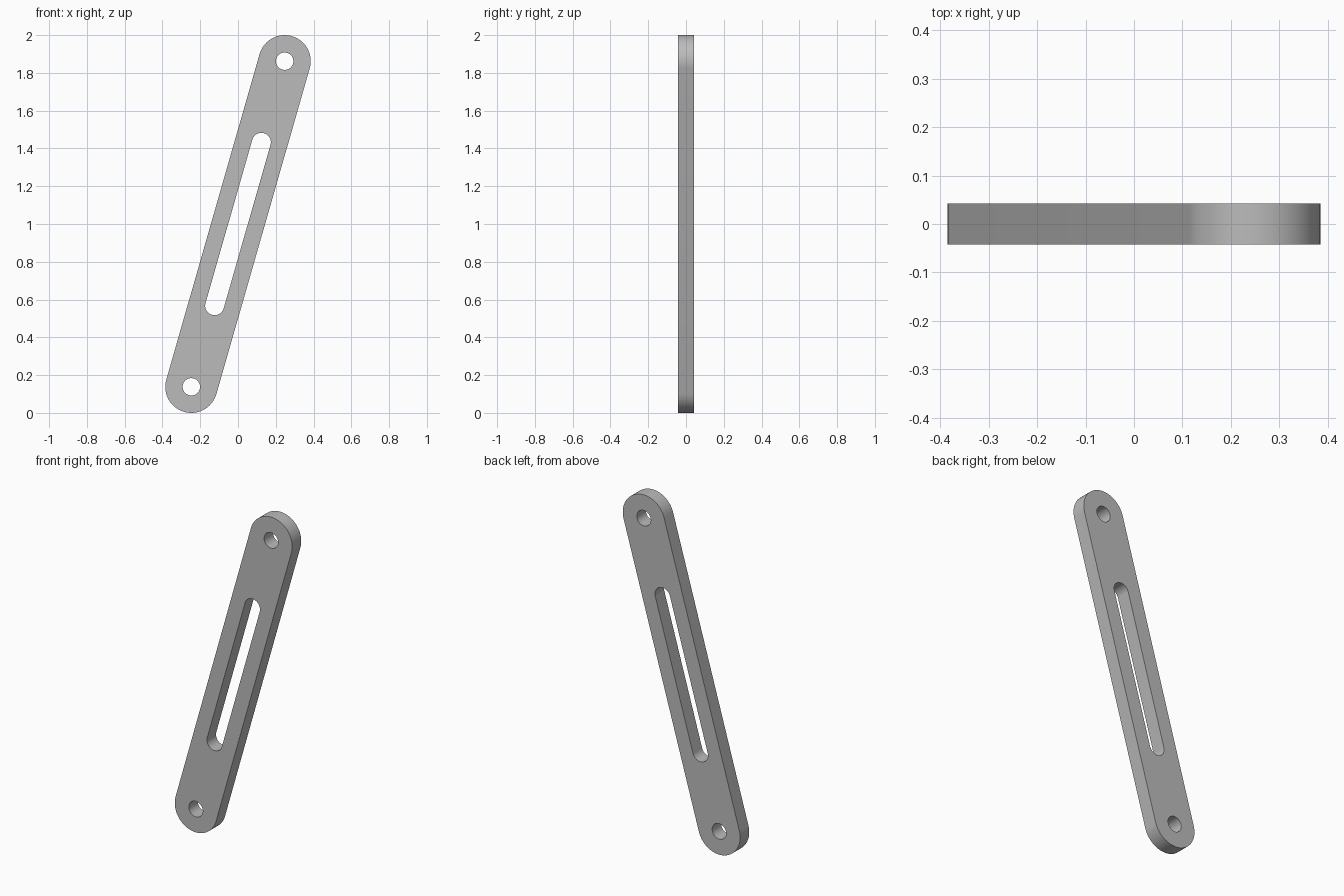
import bpy, bmesh
from math import pi, sin, cos, atan2, hypot
from mathutils import Matrix

if "Cube" in bpy.data.objects:
    bpy.data.objects.remove(bpy.data.objects["Cube"], do_unlink=True)

THICKNESS = 0.085
END_X, END_Z = 0.247, 0.862          # pivot offset from the middle
END_RADIUS, HOLE_RADIUS = 0.138, 0.046
SLOT_HALF, SLOT_RADIUS = 0.45, 0.05
HALF = hypot(END_X, END_Z)
LEAN = atan2(END_X, END_Z)


def arc(cy, radius, start, sweep, steps):
    return [(radius * cos(start + sweep * i / steps),
             cy + radius * sin(start + sweep * i / steps)) for i in range(steps + 1)]


def stadium(half, radius, steps=32):
    return arc(half, radius, 0, pi, steps) + arc(-half, radius, pi, pi, steps)


def circle(cy, radius, steps=48):
    return arc(cy, radius, 0, 2 * pi, steps)[:-1]


# Flat outline with two pivot holes and a long slot, filled and extruded
curve = bpy.data.curves.new("link_profile", "CURVE")
curve.dimensions = "2D"
curve.fill_mode = "BOTH"
curve.extrude = THICKNESS / 2
for loop in (stadium(HALF, END_RADIUS), stadium(SLOT_HALF, SLOT_RADIUS),
             circle(HALF, HOLE_RADIUS), circle(-HALF, HOLE_RADIUS)):
    spline = curve.splines.new("POLY")
    spline.points.add(len(loop) - 1)
    for point, (x, y) in zip(spline.points, loop):
        point.co = (x, y, 0, 1)
    spline.use_cyclic_u = True

profile = bpy.data.objects.new("link_profile", curve)
bpy.context.collection.objects.link(profile)
bpy.context.view_layer.update()
mesh = bpy.data.meshes.new_from_object(
    profile.evaluated_get(bpy.context.evaluated_depsgraph_get()))
bpy.data.objects.remove(profile, do_unlink=True)
bpy.data.curves.remove(curve)

# Weld the caps to the walls, stand the plate up and lean it
bm = bmesh.new()
bm.from_mesh(mesh)
bmesh.ops.remove_doubles(bm, verts=bm.verts, dist=0.0005)
bmesh.ops.recalc_face_normals(bm, faces=bm.faces)
bm.transform(Matrix.Translation((0, 0, 1)) @ Matrix.Rotation(LEAN, 4, "Y")
             @ Matrix.Rotation(pi / 2, 4, "X"))
bm.to_mesh(mesh)
bm.free()

# Plain grey finish
grey = bpy.data.materials.new("plain_grey")
grey.use_nodes = True
colour = (0.5, 0.5, 0.5, 1)
grey.diffuse_color = colour
grey.node_tree.nodes["Principled BSDF"].inputs["Base Color"].default_value = colour
mesh.materials.clear()
mesh.materials.append(grey)

link = bpy.data.objects.new("slotted_link", mesh)
bpy.context.collection.objects.link(link)
bpy.context.view_layer.objects.active = link
link.select_set(True)
bpy.ops.object.shade_smooth_by_angle(angle=pi / 6)
